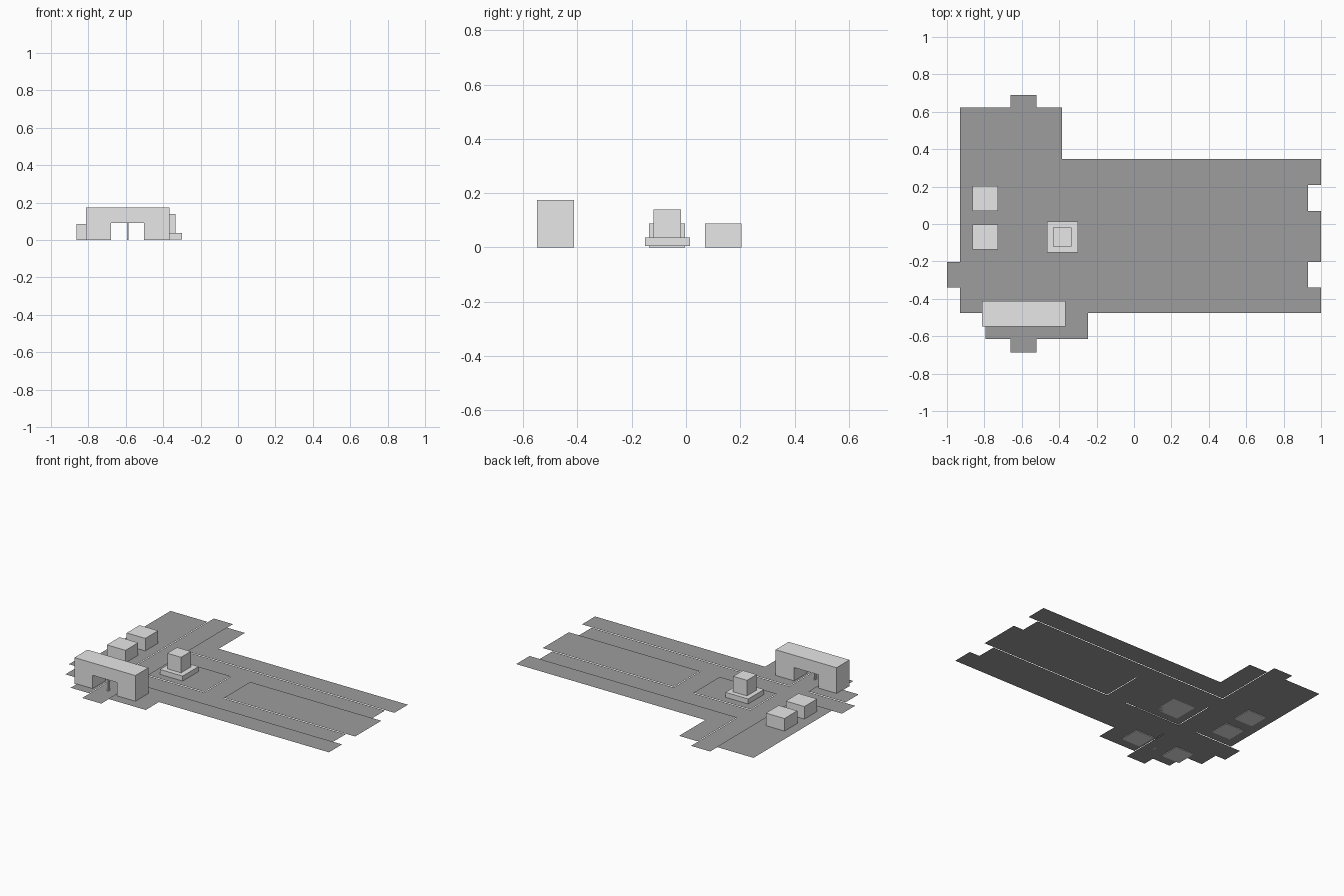
import bpy
import bmesh

if "Cube" in bpy.data.objects:
    bpy.data.objects.remove(bpy.data.objects["Cube"])


def material(name, v):
    m = bpy.data.materials.new(name)
    m.diffuse_color = (v, v, v, 1)
    m.use_nodes = True
    m.node_tree.nodes["Principled BSDF"].inputs["Base Color"].default_value = m.diffuse_color
    return m


PAVING = material("dark grey paving", 0.34)
STONE = material("light grey buildings", 0.8)


def finish(name, bm, mat):
    me = bpy.data.meshes.new(name)
    bm.to_mesh(me)
    bm.free()
    me.materials.append(mat)
    ob = bpy.data.objects.new(name, me)
    bpy.context.collection.objects.link(ob)
    return ob


def sheet(name, rects, z):
    """Flat upward-facing rectangles (x0, x1, y0, y1) in one object."""
    bm = bmesh.new()
    for x0, x1, y0, y1 in rects:
        bm.faces.new([bm.verts.new(p) for p in
                      ((x0, y0, z), (x1, y0, z), (x1, y1, z), (x0, y1, z))])
    return finish(name, bm, PAVING)


def prism(name, face, offset):
    """Extrude a closed planar outline along offset."""
    bm = bmesh.new()
    f = bm.faces.new([bm.verts.new(p) for p in face])
    ext = bmesh.ops.extrude_face_region(bm, geom=[f])
    bmesh.ops.translate(bm, vec=offset,
                        verts=[v for v in ext["geom"] if isinstance(v, bmesh.types.BMVert)])
    bmesh.ops.recalc_face_normals(bm, faces=bm.faces)
    return finish(name, bm, STONE)


def box(name, x0, x1, y0, y1, z0, z1):
    return prism(name, [(x0, y0, z0), (x1, y0, z0), (x1, y1, z0), (x0, y1, z0)],
                 (0, 0, z1 - z0))


KERB = 0.004

# Roads at ground level
sheet("main_cross_road", [(-0.66, -0.52, -0.687, 0.69)], 0)
sheet("front_road", [(-1.0, -0.66, -0.34, -0.203), (-0.52, 0.93, -0.34, -0.203)], 0)
sheet("back_road", [(-0.52, 0.93, 0.07, 0.208)], 0)
sheet("link_road", [(-0.105, 0.04, -0.203, 0.07)], 0)

# Raised pavements between the roads
sheet("pavement_left", [(-0.93, -0.66, -0.203, 0.622)], KERB)
sheet("pavement_front_left", [(-0.93, -0.66, -0.477, -0.34),
                              (-0.795, -0.66, -0.615, -0.477)], KERB)
sheet("pavement_front_right", [(-0.52, 1.0, -0.477, -0.34),
                               (-0.52, -0.245, -0.615, -0.477)], KERB)
sheet("pavement_square", [(-0.52, -0.105, -0.203, 0.07)], KERB)
sheet("pavement_middle_right", [(0.04, 1.0, -0.203, 0.07)], KERB)
sheet("pavement_back", [(-0.52, 1.0, 0.208, 0.348),
                        (-0.52, -0.385, 0.348, 0.622)], KERB)

# Two small houses
box("house_back", -0.864, -0.728, 0.070, 0.204, 0, 0.087)
box("house_front", -0.864, -0.728, -0.137, -0.004, 0, 0.087)

# Tower on a plinth
box("tower_plinth", -0.465, -0.299, -0.152, 0.014, KERB, 0.037)
box("tower", -0.434, -0.333, -0.120, -0.018, 0.037, 0.14)

# Gatehouse spanning the road, with a central post
gx0, gx1, ox0, ox1 = -0.813, -0.367, -0.680, -0.503
outline = [(gx0, 0), (ox0, 0), (ox0, 0.092), (ox1, 0.092),
           (ox1, 0), (gx1, 0), (gx1, 0.174), (gx0, 0.174)]
prism("gatehouse", [(x, -0.549, z) for x, z in outline], (0, 0.136, 0))
box("gate_post", -0.594, -0.586, -0.52, -0.50, 0, 0.092)
